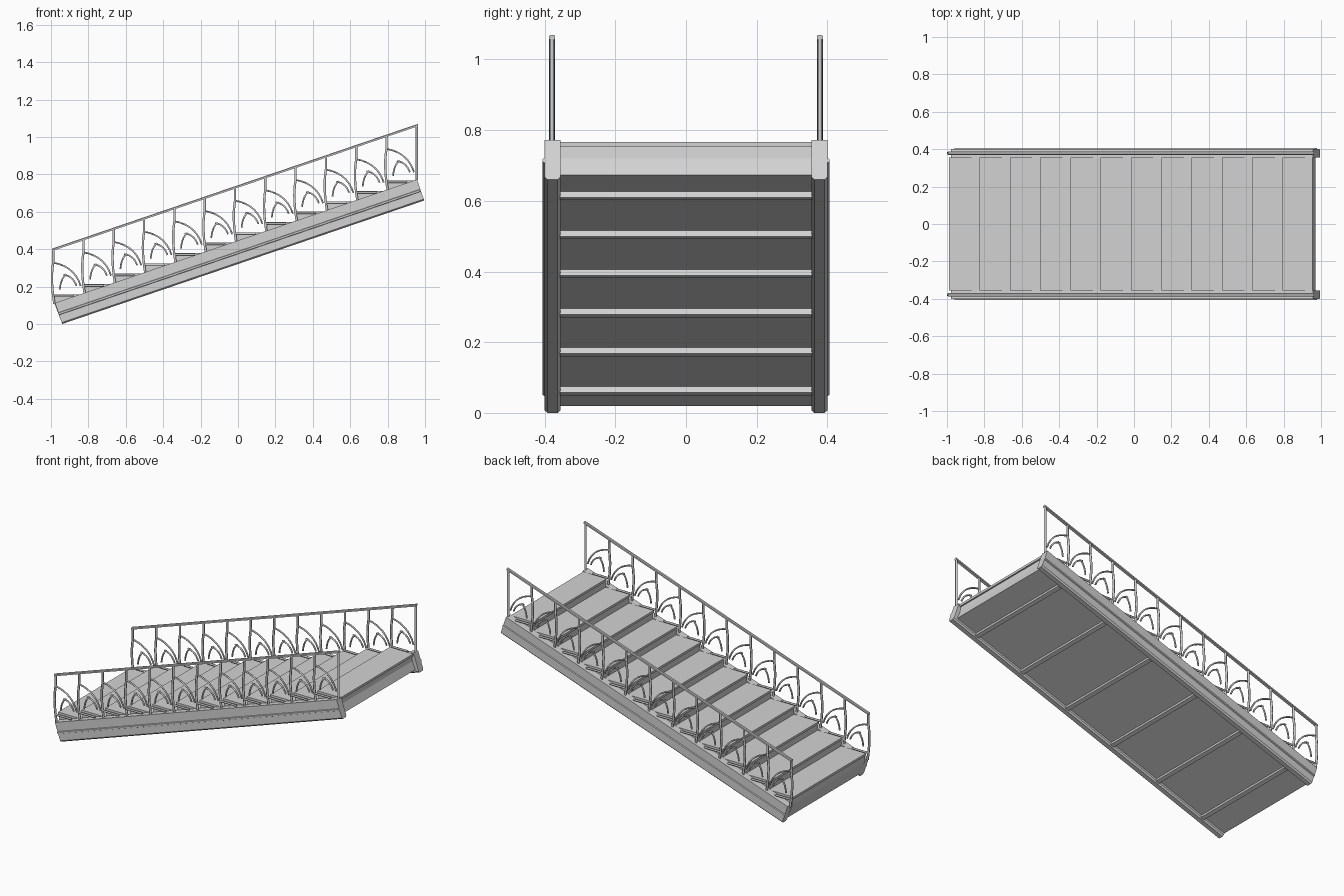
import bpy, bmesh, math
from mathutils import Vector

cube = bpy.data.objects.get("Cube")
if cube:
    bpy.data.objects.remove(cube, do_unlink=True)

grey = bpy.data.materials.new("light_grey")
grey.use_nodes = True
grey.diffuse_color = (0.65, 0.65, 0.65, 1)
grey.node_tree.nodes["Principled BSDF"].inputs["Base Color"].default_value = (0.65, 0.65, 0.65, 1)

SLOPE = 0.341
ANGLE = math.atan(SLOPE)
LENGTH = 2.045
STEPS, GOING, RISE = 12, 0.162, 0.0553
FIRST_X, FIRST_Z = -0.988, 0.158
RAIL_Y = 0.379


def on_slope(u, y, v):
    """Point u along the flight, v square to it."""
    c, s = math.cos(ANGLE), math.sin(ANGLE)
    return Vector((-0.94 + u * c - v * s, y, u * s + v * c))


def add_mesh(name, bm):
    bmesh.ops.recalc_face_normals(bm, faces=bm.faces)
    mesh = bpy.data.meshes.new(name)
    bm.to_mesh(mesh)
    bm.free()
    mesh.materials.append(grey)
    obj = bpy.data.objects.new(name, mesh)
    bpy.context.collection.objects.link(obj)
    return obj


def prism(bm, ring_a, ring_b):
    """Solid between two matching rings of points."""
    a = [bm.verts.new(p) for p in ring_a]
    b = [bm.verts.new(p) for p in ring_b]
    bm.faces.new(a)
    bm.faces.new(b[::-1])
    for i in range(len(a)):
        j = (i + 1) % len(a)
        bm.faces.new((a[j], a[i], b[i], b[j]))


def sloped_bar(bm, section, u0, u1):
    prism(bm, [on_slope(u0, y, v) for y, v in section],
          [on_slope(u1, y, v) for y, v in section])


def cross_solid(bm, outline, half):
    """Side outline in x, z carried across the width."""
    prism(bm, [(x, -half, z) for x, z in outline], [(x, half, z) for x, z in outline])


def bend(a, b, c, n=7):
    """Smooth path from a to c pulled towards b."""
    a, b, c = Vector(a), Vector(b), Vector(c)
    return [a * (1 - t) ** 2 + b * 2 * t * (1 - t) + c * t * t
            for t in (i / n for i in range(n + 1))]


def tubes(name, paths, y, radius):
    curve = bpy.data.curves.new(name, "CURVE")
    curve.dimensions = "3D"
    curve.bevel_depth = radius
    curve.bevel_resolution = 1
    curve.use_fill_caps = True
    for path in paths:
        spline = curve.splines.new("POLY")
        spline.points.add(len(path) - 1)
        for point, (x, z) in zip(spline.points, path):
            point.co = (x, y, z, 1)
    temp = bpy.data.objects.new(name + "_path", curve)
    bpy.context.collection.objects.link(temp)
    graph = bpy.context.evaluated_depsgraph_get()
    mesh = bpy.data.meshes.new_from_object(temp.evaluated_get(graph))
    bpy.data.objects.remove(temp, do_unlink=True)
    mesh.materials.clear()
    mesh.materials.append(grey)
    for face in mesh.polygons:
        face.use_smooth = True
    obj = bpy.data.objects.new(name, mesh)
    bpy.context.collection.objects.link(obj)


def rail_z(x):
    return 0.398 + SLOPE * (x + 0.988)


def stringer_z(x):
    return 0.115 + SLOPE * (x + 0.98)


nosings = [(FIRST_X + GOING * i, FIRST_Z + RISE * i) for i in range(STEPS)]

# Stepped body with a flat sloping underside
low, high = on_slope(0, 0, 0.02), on_slope(LENGTH - 0.02, 0, 0.02)
outline = [(low.x, low.z), (FIRST_X + 0.008, 0.105)]
for x, z in nosings:
    outline += [(x + 0.008, z - 0.01), (x + GOING + 0.008, z - 0.01)]
outline[-1] = (0.945, outline[-1][1])
outline += [(0.95, 0.72), (high.x, high.z)]
bm = bmesh.new()
cross_solid(bm, outline, 0.356)
add_mesh("step_body", bm)

# Treads with a small nosing
bm = bmesh.new()
for x, z in nosings:
    end = min(x + GOING + 0.008, 0.955)
    cross_solid(bm, [(x, z - 0.014), (end, z - 0.014), (end, z), (x, z)], 0.356)
add_mesh("treads", bm)

# Cross ribs under every second step
bm = bmesh.new()
for i in range(6):
    u = 0.16 + i * 2 * GOING / math.cos(ANGLE)
    sloped_bar(bm, [(-0.356, 0.002), (0.356, 0.002), (0.356, 0.022), (-0.356, 0.022)],
               u - 0.012, u + 0.012)
add_mesh("underside_ribs", bm)

# Side parts, repeated on both sides
for side, label in ((1, "left"), (-1, "right")):
    bm = bmesh.new()
    section = [(0.355, 0.008), (0.363, 0), (0.392, 0), (0.4, 0.008), (0.4, 0.119), (0.355, 0.119)]
    sloped_bar(bm, [(y * side, v) for y, v in section], 0, LENGTH)
    add_mesh(label + "_stringer", bm)

    bm = bmesh.new()
    strip = [(0.398, 0.05), (0.406, 0.053), (0.406, 0.062), (0.398, 0.065)]
    sloped_bar(bm, [(y * side, v) for y, v in strip], 0, LENGTH)
    add_mesh(label + "_side_moulding", bm)

    # Handrail as a flat sloping bar
    bm = bmesh.new()
    x0, x1 = FIRST_X - 0.006, FIRST_X + GOING * STEPS + 0.006
    y0, y1 = side * (RAIL_Y - 0.009), side * (RAIL_Y + 0.009)
    ring = [[(x, y, rail_z(x) + dz) for y, dz in
             ((y0, -0.006), (y1, -0.006), (y1, 0.003), (y1 - side * 0.004, 0.007),
              (y0 + side * 0.004, 0.007), (y0, 0.003))] for x in (x0, x1)]
    prism(bm, *ring)
    add_mesh(label + "_handrail", bm)

    # Balusters with a bowed lower half
    posts, arches, bars = [], [], []
    for i in range(STEPS + 1):
        x = FIRST_X + GOING * i
        foot = stringer_z(x) - 0.005
        if i == STEPS:
            posts.append([(x, foot), (x, rail_z(x))])
            continue
        z = FIRST_Z + RISE * i
        bow = bend((x + 0.006, foot), (x - 0.016, z + 0.08), (x, z + 0.17))
        posts.append([tuple(p) for p in bow] + [(x, rail_z(x))])
        base = Vector((x, z))
        # Sweeping arc, pointed inner arch and foot bar of each bay
        for a, b, c in (((0, 0.17), (0.115, 0.15), (0.147, 0.045)),
                        ((0.035, 0.025), (0.04, 0.085), (0.07, 0.108)),
                        ((0.055, 0.105), (0.105, 0.1), (0.125, 0.045))):
            arches.append([tuple(base + p) for p in bend(a, b, c)])
        bars.append([(x, z - 0.007), (x + 0.11, z - 0.007)])
    tubes(label + "_balusters", posts, side * RAIL_Y, 0.007)
    tubes(label + "_arches", arches, side * RAIL_Y, 0.005)
    tubes(label + "_foot_bars", bars, side * RAIL_Y, 0.006)
